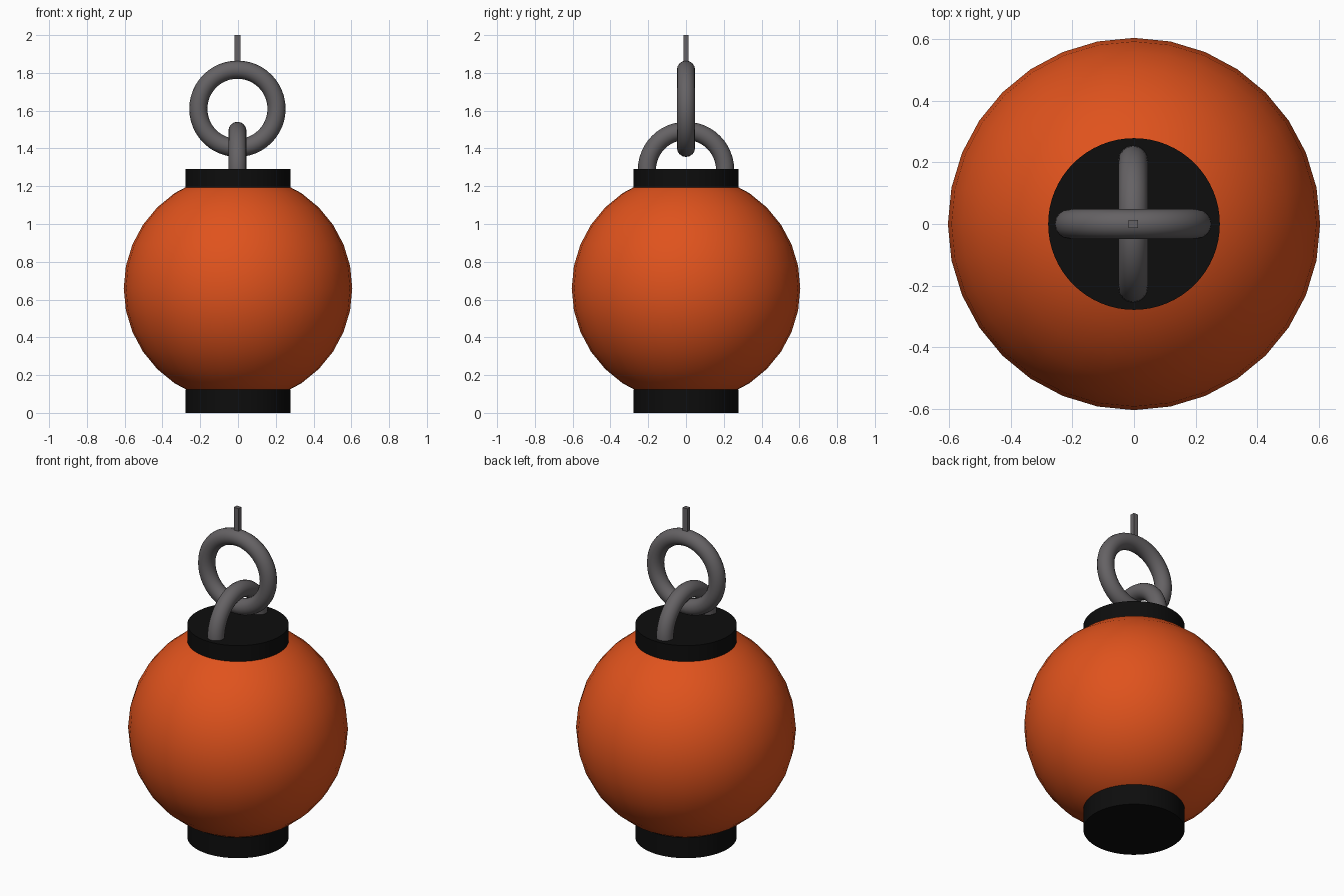
import bpy, math

if "Cube" in bpy.data.objects:
    bpy.data.objects.remove(bpy.data.objects["Cube"])


def material(name, rgb):
    m = bpy.data.materials.new(name)
    m.diffuse_color = (*rgb, 1)
    m.use_nodes = True
    m.node_tree.nodes["Principled BSDF"].inputs["Base Color"].default_value = m.diffuse_color
    return m


orange = material("orange_paper", (0.74, 0.085, 0.012))
black = material("black_cap", (0.004, 0.004, 0.004))
metal = material("dark_metal", (0.13, 0.122, 0.128))


def finish(name, mat, smooth=True):
    ob = bpy.context.object
    ob.name = name
    ob.data.materials.append(mat)
    if smooth:
        bpy.ops.object.shade_smooth_by_angle(angle=math.radians(40))


# Round lantern body
bpy.ops.mesh.primitive_uv_sphere_add(segments=32, ring_count=16, radius=0.605,
                                     location=(0, 0, 0.66))
finish("lantern_body", orange)

# Bottom and top caps
for name, z0, z1 in (("bottom_cap", 0.0, 0.125), ("top_cap", 1.19, 1.29)):
    bpy.ops.mesh.primitive_cylinder_add(vertices=64, radius=0.279, depth=z1 - z0,
                                        location=(0, 0, (z0 + z1) / 2))
    finish(name, black)

# Interlocked rings: the handle is half sunk in the top cap
for name, z, rot in (("handle_ring", 1.286, (0, math.pi / 2, 0)),
                     ("hanging_ring", 1.61, (math.pi / 2, 0, 0))):
    bpy.ops.mesh.primitive_torus_add(major_segments=48, minor_segments=16,
                                     major_radius=0.207, minor_radius=0.048,
                                     location=(-0.003, 0, z), rotation=rot)
    finish(name, metal)

# Square hanging wire
bpy.ops.mesh.primitive_cube_add(size=1, location=(-0.003, 0, 1.91))
bpy.context.object.scale = (0.031, 0.027, 0.18)
finish("hanging_wire", metal, smooth=False)
